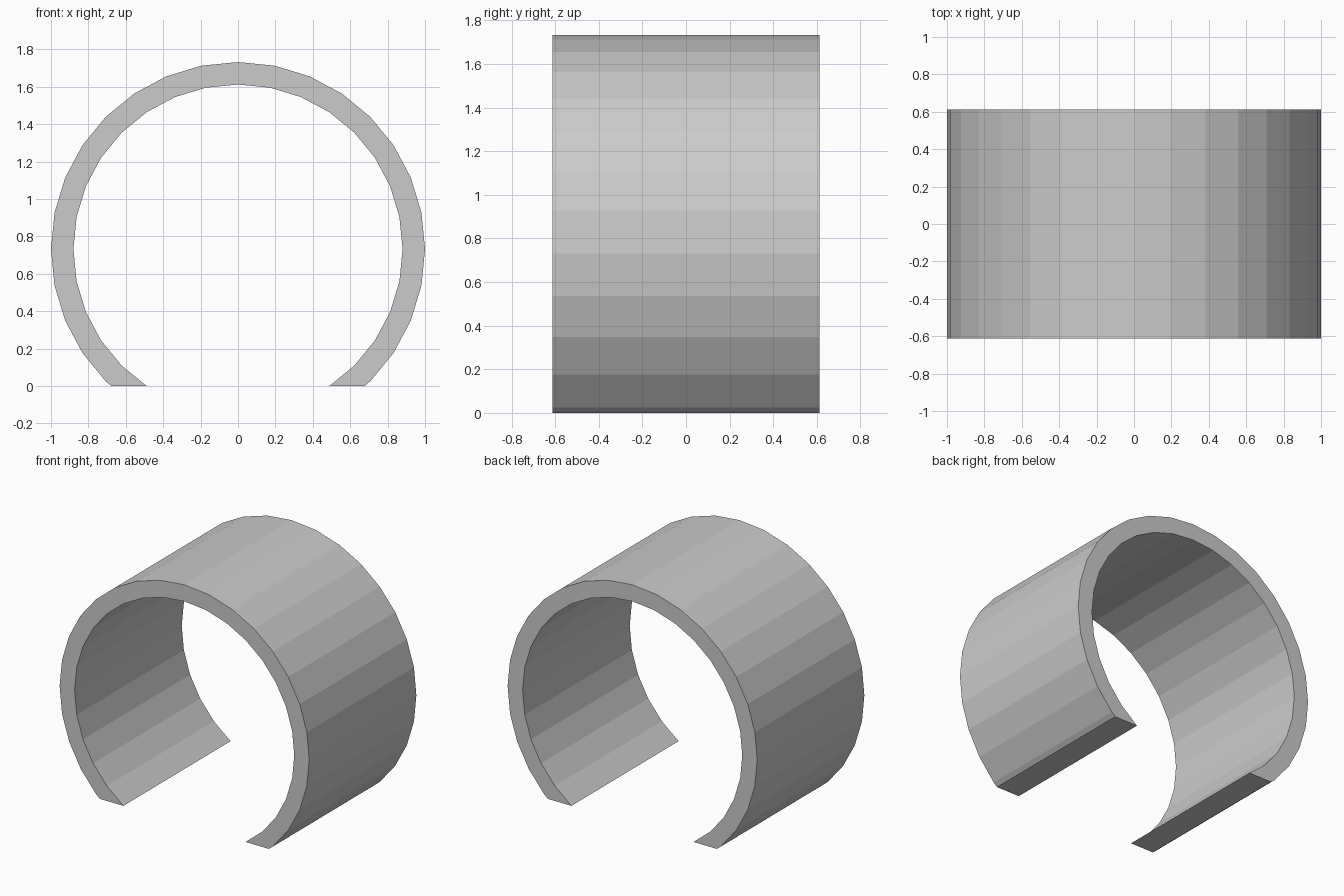
import bpy, bmesh, math

if "Cube" in bpy.data.objects:
    bpy.data.objects.remove(bpy.data.objects["Cube"])

SEG = 32                 # sides of the full circle
STEP = 2 * math.pi / SEG
R_OUT, R_IN = 1.0, 0.88
HALF = 0.613             # half width along y
LAST = 13                # steps from the top to the open end
CZ = -R_IN * math.cos(LAST * STEP)   # inner end lands on z = 0


def arc(radius):
    """Arc points (x, z) from one open end over the top to the other."""
    return [(radius * math.sin(i * STEP), CZ + radius * math.cos(i * STEP))
            for i in range(-LAST, LAST + 1)]


def trim(end, prev):
    """Slide an end point back along its edge to z = 0."""
    t = prev[1] / (prev[1] - end[1])
    return (prev[0] + t * (end[0] - prev[0]), 0.0)


# Flat-cut open ring profile
outer, inner = arc(R_OUT), arc(R_IN)
outer[0] = trim(outer[0], outer[1])
outer[-1] = trim(outer[-1], outer[-2])

# Front face strip, extruded to the back
bm = bmesh.new()
vo = [bm.verts.new((x, -HALF, z)) for x, z in outer]
vi = [bm.verts.new((x, -HALF, z)) for x, z in inner]
strip = [bm.faces.new((vo[i], vo[i + 1], vi[i + 1], vi[i]))
         for i in range(len(vo) - 1)]
ext = bmesh.ops.extrude_face_region(bm, geom=strip, use_keep_orig=True)
bmesh.ops.translate(bm, vec=(0, 2 * HALF, 0),
                    verts=[g for g in ext["geom"] if isinstance(g, bmesh.types.BMVert)])
bmesh.ops.recalc_face_normals(bm, faces=bm.faces)

mesh = bpy.data.meshes.new("open_ring")
bm.to_mesh(mesh)
bm.free()
bpy.context.collection.objects.link(bpy.data.objects.new("open_ring", mesh))
